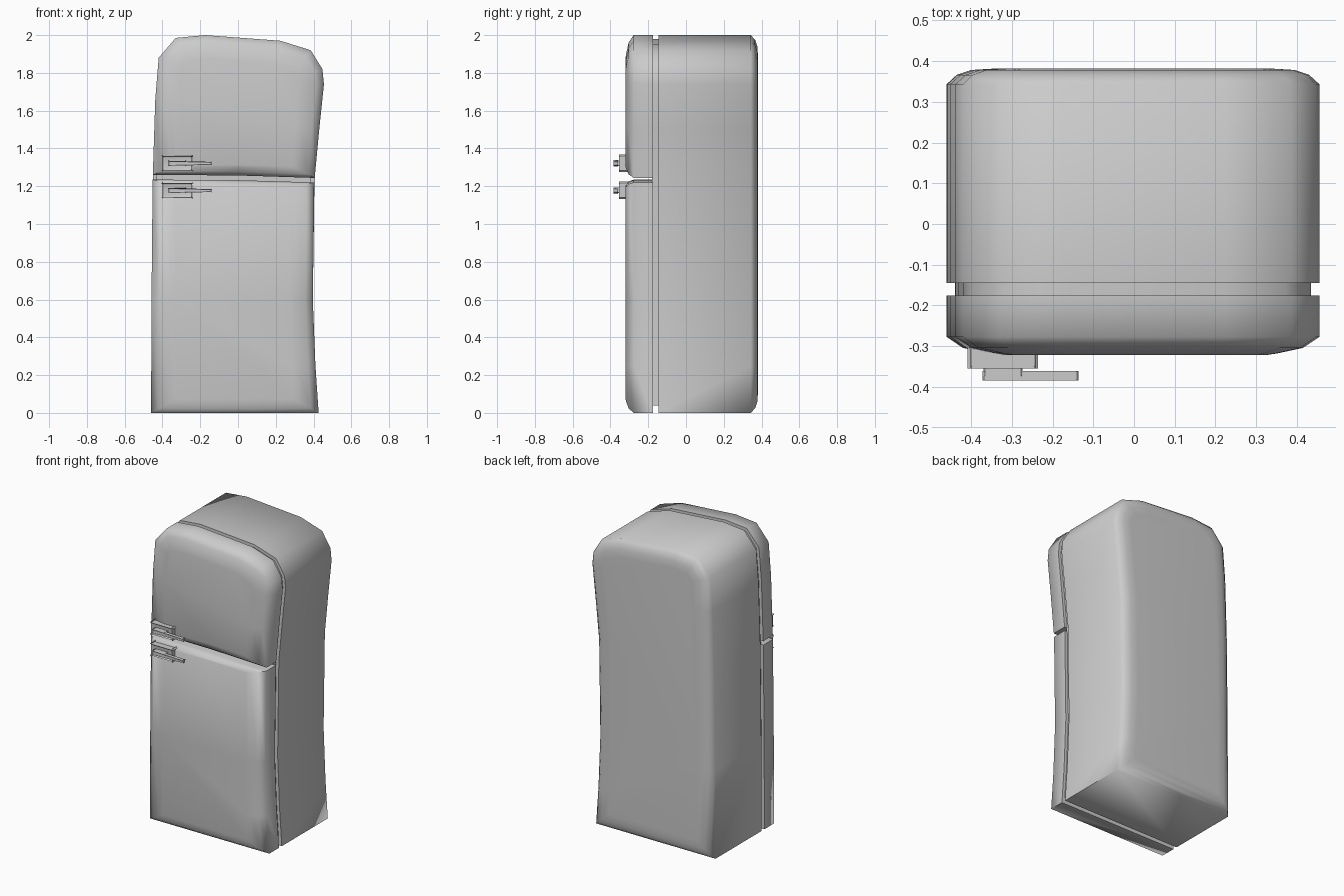
import bpy, bmesh, math

if "Cube" in bpy.data.objects:
    bpy.data.objects.remove(bpy.data.objects["Cube"])

# Warped front outline pieces (x, z), counter-clockwise seen from the front
ARCH = [(0.43, 1.5), (0.455, 1.74), (0.447, 1.82), (0.385, 1.92), (0.225, 1.97),
        (-0.175, 2.0), (-0.33, 1.985), (-0.42, 1.88), (-0.438, 1.66)]
BASE_R = [(-0.46, 0.0), (0.427, 0.0), (0.41, 0.25), (0.396, 0.6)]
BODY = BASE_R + [(0.405, 1.24)] + ARCH + [(-0.451, 1.24), (-0.458, 0.6)]
UPPER = [(-0.451, 1.26), (0.0, 1.257), (0.406, 1.244)] + ARCH
LOWER = BASE_R + [(0.404, 1.22), (0.0, 1.232), (-0.452, 1.235), (-0.458, 0.6)]


def inset(outline, amount, weights):
    """Move each edge inward by amount * weight and intersect neighbours."""
    n, out = len(outline), []
    lines = []
    for i, (x, z) in enumerate(outline):
        x2, z2 = outline[(i + 1) % n]
        length = math.hypot(x2 - x, z2 - z)
        nx, nz = -(z2 - z) / length, (x2 - x) / length
        lines.append((nx, nz, nx * x + nz * z + amount * weights.get(i, 1)))
    for i, (x, z) in enumerate(outline):
        a, b, c = lines[i - 1]
        d, e, f = lines[i]
        det = a * e - b * d
        if abs(det) < 0.01:
            k = f - (d * x + e * z)
            out.append((x + d * k, z + e * k))
        else:
            out.append(((c * e - b * f) / det, (a * f - c * d) / det))
    return out


def finish(name, bm, angle):
    bmesh.ops.recalc_face_normals(bm, faces=bm.faces)
    me = bpy.data.meshes.new(name)
    bm.to_mesh(me)
    bm.free()
    ob = bpy.data.objects.new(name, me)
    bpy.context.collection.objects.link(ob)
    bpy.ops.object.select_all(action='DESELECT')
    ob.select_set(True)
    bpy.context.view_layer.objects.active = ob
    bpy.ops.object.shade_smooth_by_angle(angle=math.radians(angle))
    return ob


def shell(name, outline, rings, weights={}):
    """Loft the outline through (y, inset) rings and cap both ends."""
    bm = bmesh.new()
    loops = [[bm.verts.new((x, y, z)) for x, z in inset(outline, k, weights)]
             for y, k in rings]
    n = len(outline)
    for p, q in zip(loops, loops[1:]):
        for i in range(n):
            j = (i + 1) % n
            bm.faces.new((p[i], p[j], q[j], q[i]))
    bm.faces.new(loops[0])
    bm.faces.new(loops[-1])
    return finish(name, bm, 60)


def block(name, lo, hi, bevel, tip=1.0):
    """Bevelled box; tip narrows its +x end in z."""
    bm = bmesh.new()
    bmesh.ops.create_cube(bm, size=1)
    for v in bm.verts:
        s = tip if v.co.x > 0 else 1
        v.co.z *= s
        for k in range(3):
            v.co[k] = (lo[k] + hi[k]) / 2 + v.co[k] * (hi[k] - lo[k])
    bmesh.ops.bevel(bm, geom=bm.edges[:], offset=bevel, segments=2,
                    profile=0.5, affect='EDGES')
    return finish(name, bm, 50)


# Cabinet with rounded back, and the recessed seal behind the doors
shell("cabinet", BODY, [(-0.145, 0), (0.343, 0), (0.366, 0.025), (0.378, 0.06), (0.381, 0.11)])
shell("door_seal", BODY, [(-0.18, 0.02), (-0.14, 0.02)], {0: 2})

# Pillowed doors, less rounded along the split between them
DOOR = [(-0.175, 0), (-0.277, 0), (-0.304, 0.04), (-0.317, 0.1), (-0.321, 0.125)]
shell("freezer_door", UPPER, DOOR, {0: 0.45, 1: 0.45})
shell("main_door", LOWER, DOOR, {0: 0.6, 4: 0.25, 5: 0.25})

# Handles: mounting plate, neck and lever
for label, z in (("upper", 1.322), ("lower", 1.178)):
    block(label + "_handle_plate", (-0.40, -0.295, z - 0.038), (-0.243, -0.346, z + 0.038), 0.008)
    block(label + "_handle_neck", (-0.366, -0.34, z - 0.012), (-0.277, -0.37, z + 0.012), 0.003)
    block(label + "_handle_lever", (-0.368, -0.365, z - 0.014), (-0.14, -0.38, z + 0.012), 0.004, 0.6)
